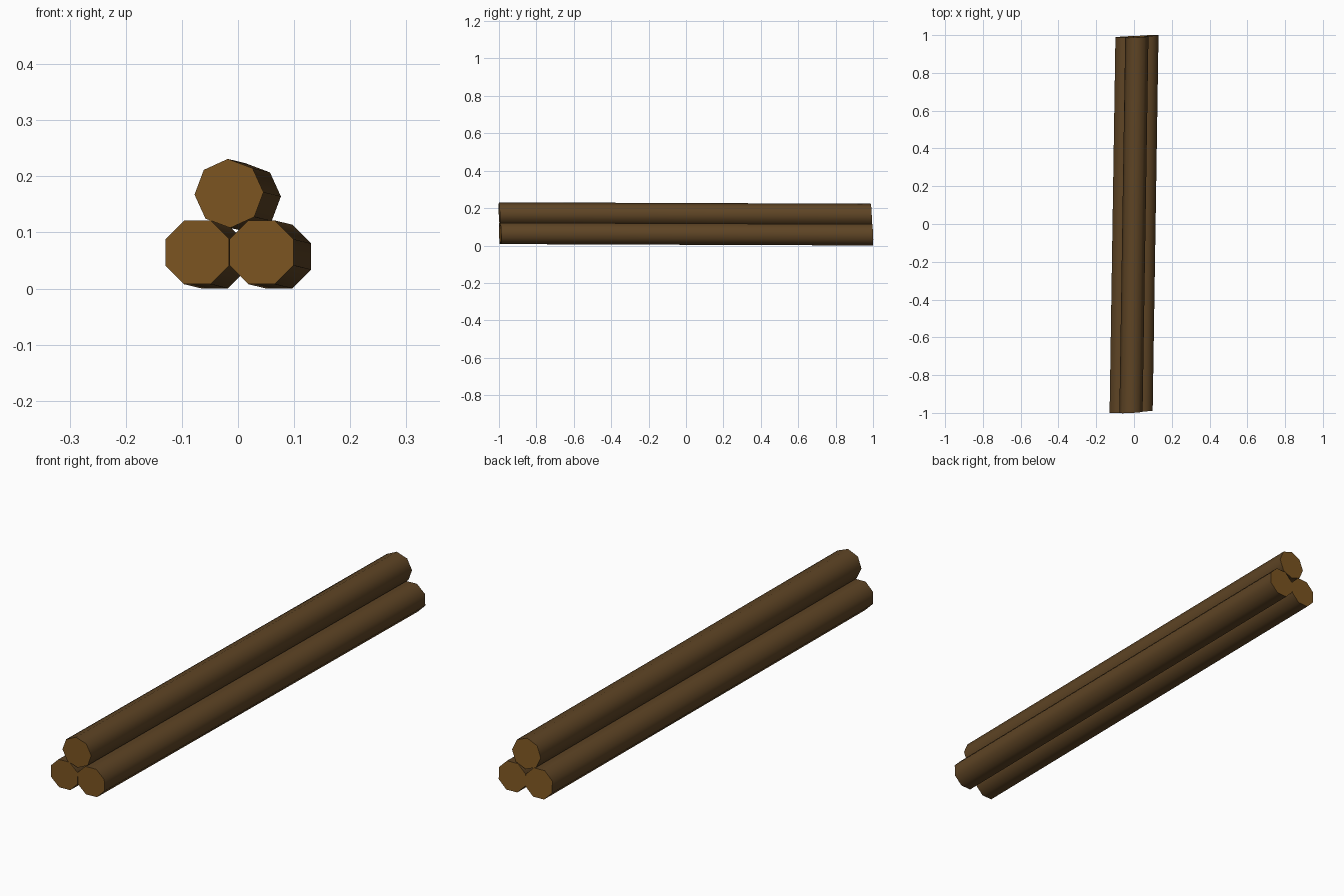
import bpy, bmesh, math

if "Cube" in bpy.data.objects:
    bpy.data.objects.remove(bpy.data.objects["Cube"])

def material(name, rgb):
    m = bpy.data.materials.new(name)
    m.diffuse_color = (*rgb, 1.0)
    m.use_nodes = True
    m.node_tree.nodes["Principled BSDF"].inputs["Base Color"].default_value = m.diffuse_color
    return m

bark = material("dark_bark", (0.112, 0.058, 0.018))
cut_wood = material("cut_wood", (0.212, 0.096, 0.016))

SIDES, RADIUS = 8, 0.0615
SHIFT_X, SHIFT_Z = 0.031, -0.0075     # drift of each log from front to back
SLOPE_X, SLOPE_Z = 0.053, -0.04       # slant of the sawn ends

def log(name, cx, cz, turn):
    bm = bmesh.new()
    rings = []
    for end in (-1, 1):
        t = (end + 1) / 2
        ring = []
        for i in range(SIDES):
            a = math.radians(turn) + math.tau * i / SIDES
            x = cx + SHIFT_X * t + RADIUS * math.cos(a)
            z = cz + SHIFT_Z * t + RADIUS * math.sin(a)
            y = end * 0.993 + SLOPE_X * x + SLOPE_Z * (z - 0.065)
            ring.append(bm.verts.new((x, y, z)))
        rings.append(ring)
    front, back = rings
    # sawn ends
    for ring in rings:
        bm.faces.new(ring).material_index = 1
    # bark sides
    for i in range(SIDES):
        j = (i + 1) % SIDES
        bm.faces.new((front[i], front[j], back[j], back[i]))
    bmesh.ops.recalc_face_normals(bm, faces=bm.faces)
    mesh = bpy.data.meshes.new(name)
    bm.to_mesh(mesh)
    bm.free()
    mesh.materials.append(bark)
    mesh.materials.append(cut_wood)
    ob = bpy.data.objects.new(name, mesh)
    bpy.context.collection.objects.link(ob)
    bpy.ops.object.select_all(action='DESELECT')
    ob.select_set(True)
    bpy.context.view_layer.objects.active = ob
    bpy.ops.object.shade_smooth_by_angle(angle=math.radians(60))
    return ob

# two logs on the ground, one resting on top
log("left_log", -0.0725, 0.0645, 22.5)
log("right_log", 0.0420, 0.0645, 22.5)
log("top_log", -0.0160, 0.1695, 2.0)
